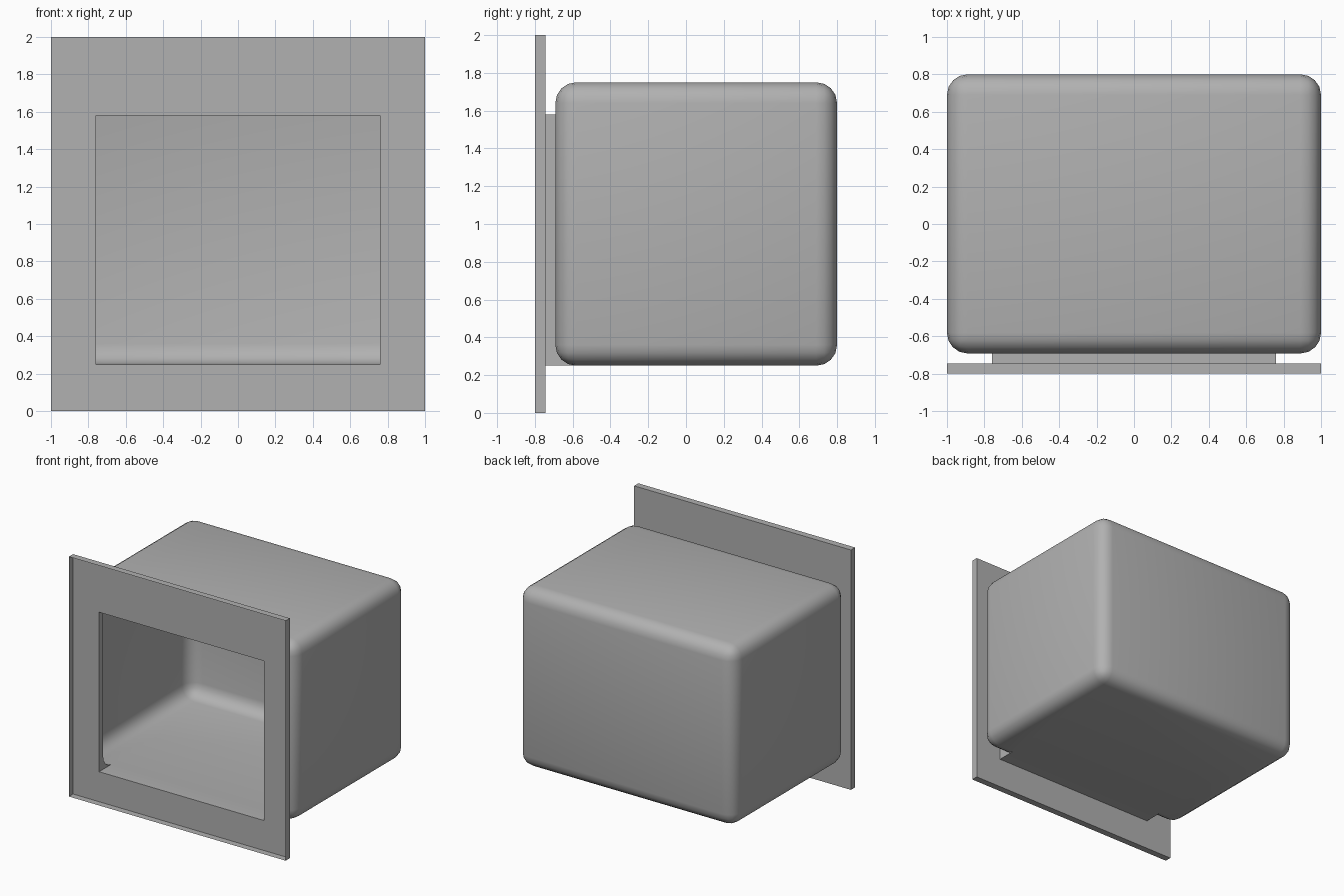
import bpy, bmesh

if "Cube" in bpy.data.objects:
    bpy.data.objects.remove(bpy.data.objects["Cube"])

# Opening limits shared by the flange and the neck
OX, OZ0, OZ1 = 0.76, 0.25, 1.58
Y_FRONT, Y_BACK = -0.80, -0.745

grey = bpy.data.materials.new("dark_grey")
grey.diffuse_color = (0.44, 0.44, 0.44, 1)
grey.use_nodes = True
grey.node_tree.nodes["Principled BSDF"].inputs["Base Color"].default_value = grey.diffuse_color


def make_object(name, bm):
    bmesh.ops.recalc_face_normals(bm, faces=bm.faces)
    mesh = bpy.data.meshes.new(name)
    bm.to_mesh(mesh)
    bm.free()
    mesh.materials.append(grey)
    ob = bpy.data.objects.new(name, mesh)
    bpy.context.collection.objects.link(ob)
    return ob


def box_bm(x, y0, y1, z0, z1):
    bm = bmesh.new()
    bmesh.ops.create_cube(bm, size=1)
    for v in bm.verts:
        v.co = (x if v.co.x > 0 else -x,
                y1 if v.co.y > 0 else y0,
                z1 if v.co.z > 0 else z0)
    return bm


# Front flange: shallow tray, open to the front, with a rectangular opening
bm = bmesh.new()
rim, outer, inner = [
    [bm.verts.new((px, y, pz)) for px, pz in
     ((-x, z0), (x, z0), (x, z1), (-x, z1))]
    for y, x, z0, z1 in ((Y_FRONT, 1, 0, 2), (Y_BACK, 1, 0, 2),
                         (Y_BACK, OX, OZ0, OZ1))]
for a, b in ((rim, outer), (outer, inner)):
    for i in range(4):
        j = (i + 1) % 4
        bm.faces.new((a[i], a[j], b[j], b[i]))
make_object("front_flange", bm)

# Rounded housing shell
bm = box_bm(1.0, -0.692, 0.80, 0.25, 1.75)
bmesh.ops.bevel(bm, geom=bm.edges[:], offset=0.11, segments=4,
                profile=0.5, affect='EDGES')
housing = make_object("housing", bm)

# Neck joining the housing to the flange
neck = make_object("neck_helper", box_bm(OX, Y_BACK, 0.0, OZ0, OZ1))
neck.hide_render = True
mod = housing.modifiers.new("neck_union", 'BOOLEAN')
mod.operation = 'UNION'
mod.solver = 'EXACT'
mod.object = neck
bpy.context.view_layer.objects.active = housing
housing.select_set(True)
bpy.ops.object.modifier_apply(modifier=mod.name)
bpy.data.objects.remove(neck)

# Open the mouth of the neck so the hollow interior shows
bm = bmesh.new()
bm.from_mesh(housing.data)
mouth = [f for f in bm.faces
         if all(abs(v.co.y - Y_BACK) < 1e-4 for v in f.verts)]
bmesh.ops.delete(bm, geom=mouth, context='FACES')
bm.to_mesh(housing.data)
bm.free()
bpy.ops.object.shade_smooth_by_angle()
